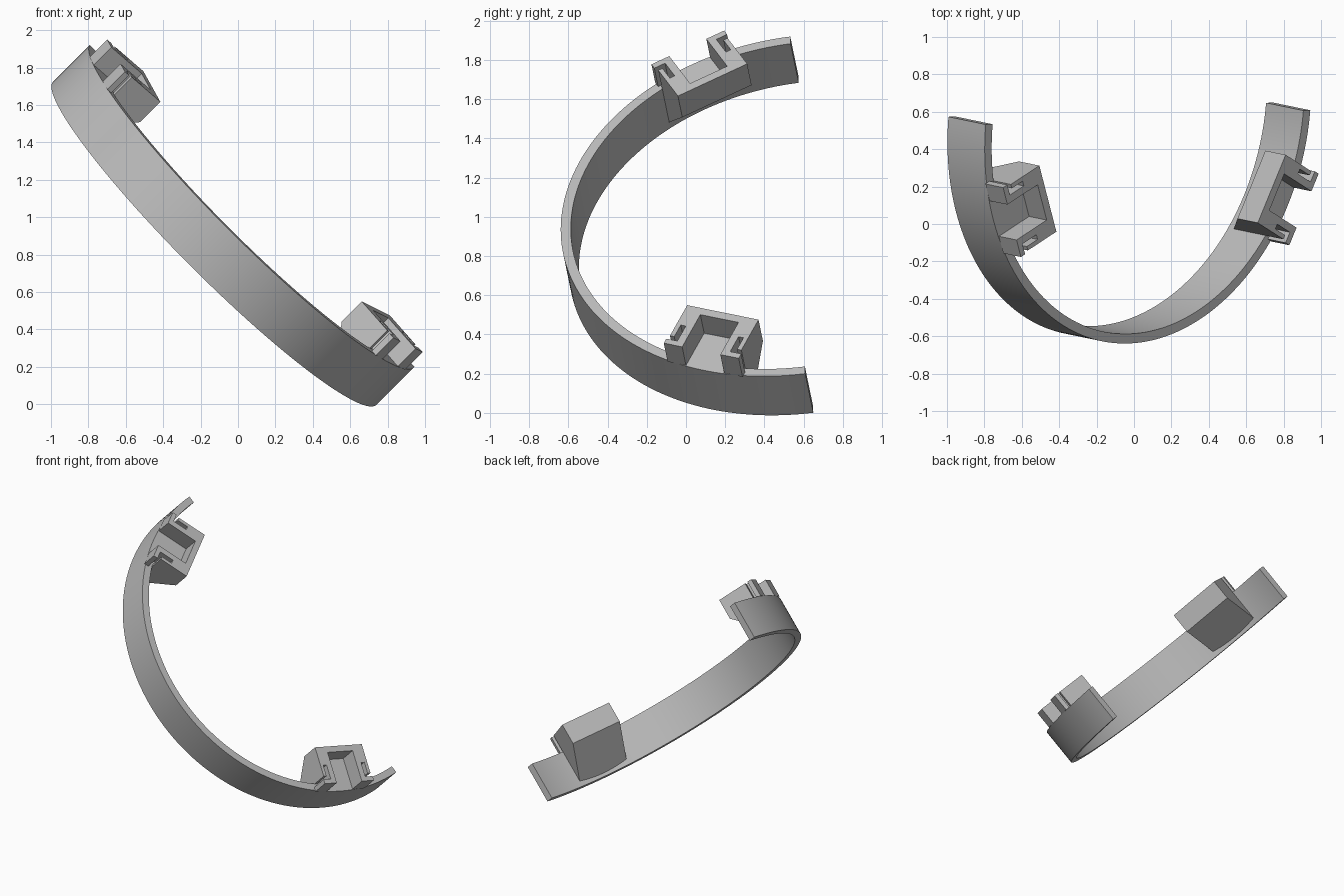
import bpy, bmesh, math
from mathutils import Matrix, Vector

cube = bpy.data.objects.get("Cube")
if cube:
    bpy.data.objects.remove(cube)

grey = bpy.data.materials.new("plain grey")
grey.use_nodes = True
GREY = (0.5, 0.5, 0.5, 1)
grey.diffuse_color = GREY
grey.node_tree.nodes["Principled BSDF"].inputs["Base Color"].default_value = GREY

# Tilted frame of the half ring: chord, depth and axis directions
axis = Vector((0.70, -0.145, 0.70)).normalized()
chord = Vector((0.72, 0.029, -0.693))
chord = (chord - axis * chord.dot(axis)).normalized()
depth = axis.cross(chord)
centre = Vector((0.075, 0.57, 1.06))
FRAME = Matrix.Translation(centre) @ Matrix((chord, depth, axis)).transposed().to_4x4()

R_OUT, R_IN, WIDTH = 1.222, 1.170, 0.285
SEAT_R, HALF, TOP = 0.93, 0.20, 0.135
BRACKET_ANGLE = math.radians(25)


def prism(bm, outline, sweep):
    """Extrude a closed outline of 3D points along a vector."""
    face = bm.faces.new([bm.verts.new(p) for p in outline])
    new = bmesh.ops.extrude_face_region(bm, geom=[face])["geom"]
    bmesh.ops.translate(bm, vec=sweep, verts=[v for v in new if isinstance(v, bmesh.types.BMVert)])


def finish(name, bm, matrix):
    bm.transform(matrix)
    bmesh.ops.recalc_face_normals(bm, faces=bm.faces)
    mesh = bpy.data.meshes.new(name)
    bm.to_mesh(mesh)
    bm.free()
    mesh.materials.append(grey)
    obj = bpy.data.objects.new(name, mesh)
    bpy.context.collection.objects.link(obj)
    return obj


# Half-ring band
STEPS = 96
bm = bmesh.new()
rings = []
for i in range(STEPS + 1):
    a = math.pi + math.pi * i / STEPS
    rings.append([bm.verts.new((r * math.cos(a), r * math.sin(a), h))
                  for r, h in ((R_IN, 0), (R_OUT, 0), (R_OUT, -WIDTH), (R_IN, -WIDTH))])
for p, q in zip(rings, rings[1:]):
    for k in range(4):
        j = (k + 1) % 4
        bm.faces.new((p[k], p[j], q[j], q[k]))
bm.faces.new(rings[0])
bm.faces.new(rings[-1])
band = finish("band", bm, FRAME)
bpy.ops.object.select_all(action='DESELECT')
band.select_set(True)
bpy.context.view_layer.objects.active = band
bpy.ops.object.shade_smooth_by_angle(angle=math.radians(30))

# Half plan of the pocket wall: (distance outward, distance sideways)
half_plan = [(0, HALF), (0.225, HALF), (0.225, 0.176), (0.14, 0.176),
             (0.14, 0.148), (0.25, 0.148), (0.25, 0.21), (0.283, 0.21),
             (0.283, 0.107), (0.045, 0.107)]
plan = half_plan + [(q, -s) for q, s in reversed(half_plan)]

# Sloped support under the pocket: (distance outward, height)
support = [(0, 0), (0, -0.02), (0.25, -0.27), (0.25, 0)]

for name, angle in (("right_bracket", math.pi + BRACKET_ANGLE),
                    ("left_bracket", -BRACKET_ANGLE)):
    bm = bmesh.new()
    prism(bm, [(SEAT_R + q, s, 0) for q, s in plan], (0, 0, TOP))
    prism(bm, [(SEAT_R + q, -HALF, h) for q, h in support], (0, 2 * HALF, 0))
    finish(name, bm, FRAME @ Matrix.Rotation(angle, 4, 'Z'))
